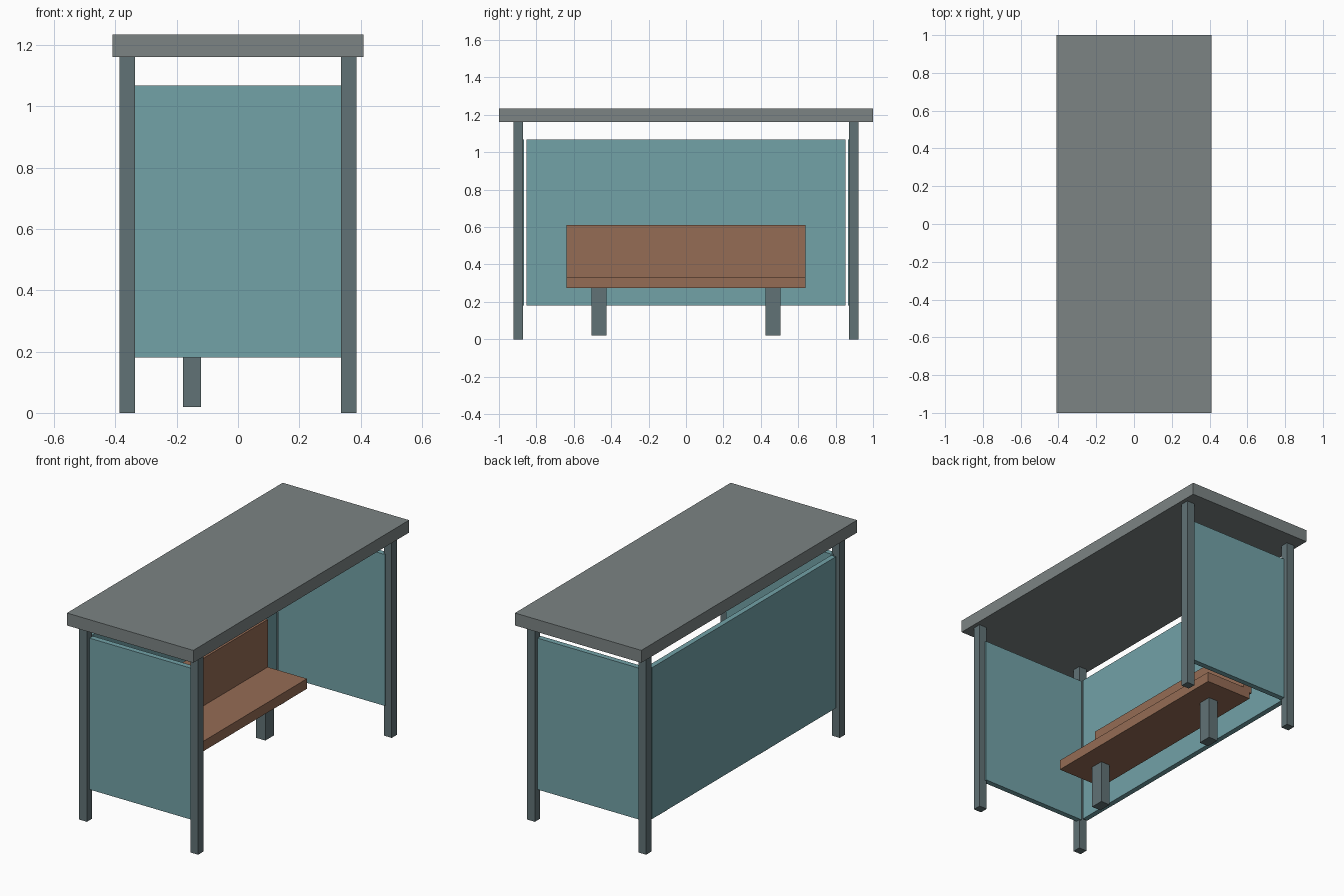
import bpy

if "Cube" in bpy.data.objects:
    bpy.data.objects.remove(bpy.data.objects["Cube"])


def material(name, rgb):
    m = bpy.data.materials.new(name)
    m.diffuse_color = (*rgb, 1)
    m.use_nodes = True
    m.node_tree.nodes["Principled BSDF"].inputs["Base Color"].default_value = m.diffuse_color
    return m


roof_grey = material("roof_grey", (0.20, 0.23, 0.23))
steel = material("dark_steel", (0.12, 0.17, 0.18))
glass = material("teal_panel", (0.17, 0.36, 0.39))
wood = material("brown_wood", (0.30, 0.15, 0.09))


def box(name, x, y, z, mat):
    """Box from (min, max) ranges on each axis."""
    bpy.ops.mesh.primitive_cube_add(size=1)
    ob = bpy.context.object
    ob.name = name
    ob.location = [(a + b) / 2 for a, b in (x, y, z)]
    ob.scale = [b - a for a, b in (x, y, z)]
    bpy.ops.object.transform_apply(location=True, rotation=False, scale=True)
    ob.data.materials.append(mat)
    return ob


def around(c, size):
    return (c - size / 2, c + size / 2)


# Flat roof slab
box("roof", (-0.41, 0.41), (-1, 1), (1.162, 1.235), roof_grey)

# Back panel on the closed long side
box("back_panel", (-0.376, -0.345), (-0.853, 0.853), (0.18, 1.068), glass)

for side, sy in (("front", -1), ("rear", 1)):
    # Corner posts
    for label, sx in (("left", -1), ("right", 1)):
        box(f"{side}_{label}_post", around(sx * 0.361, 0.051),
            around(sy * 0.897, 0.049), (0, 1.165), steel)
    # End panels
    box(f"{side}_end_panel", (-0.347, 0.347), around(sy * 0.881, 0.032),
        (0.18, 1.068), glass)
    # Bench legs
    box(f"{side}_bench_leg", around(-0.15, 0.06), around(sy * 0.465, 0.08),
        (0.02, 0.28), steel)

# Bench seat and backrest
box("bench_seat", (-0.30, 0.0), (-0.64, 0.64), (0.274, 0.333), wood)
box("bench_backrest", (-0.315, -0.255), (-0.64, 0.64), (0.313, 0.612), wood)
